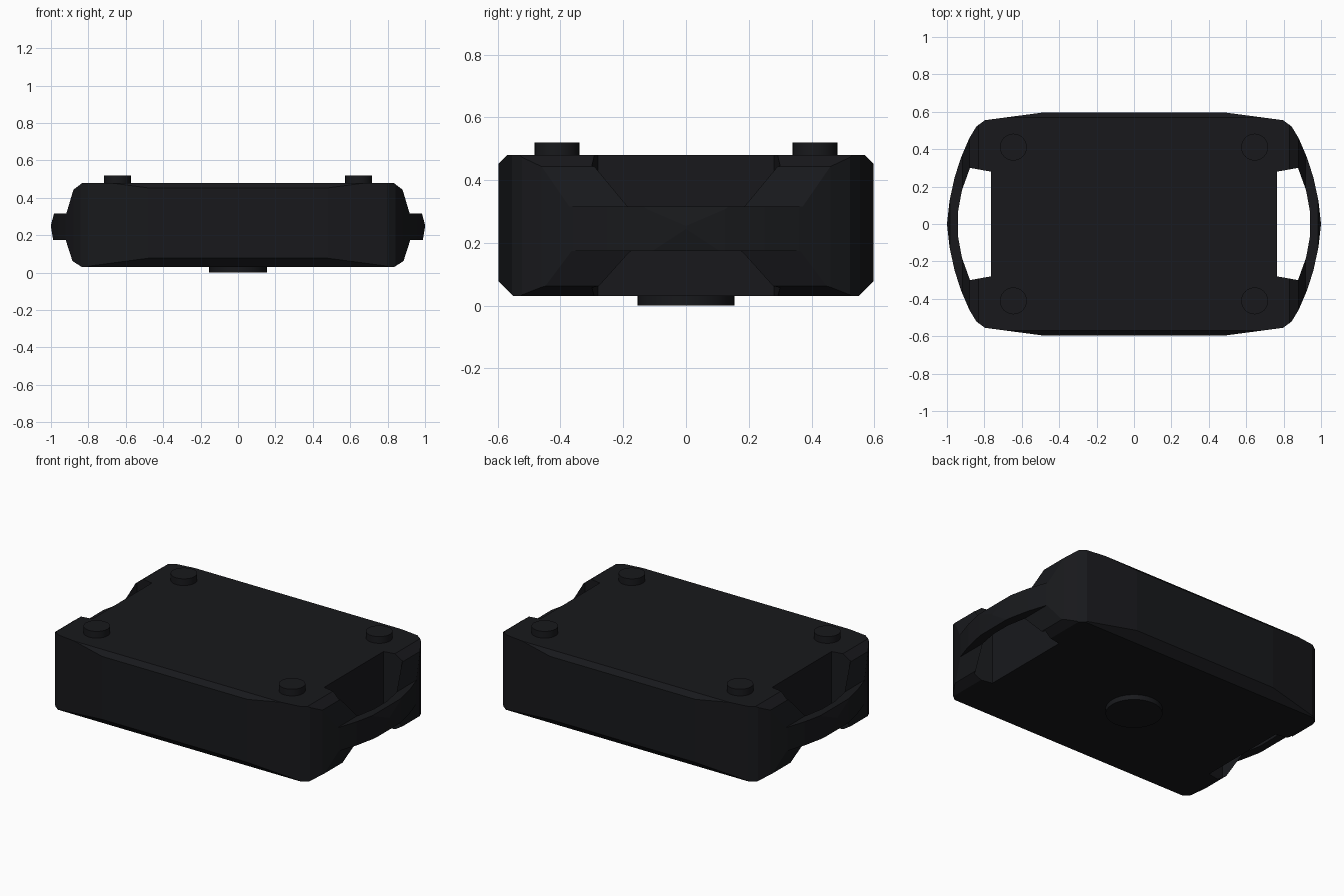
import bpy, bmesh
from mathutils import Vector

if "Cube" in bpy.data.objects:
    bpy.data.objects.remove(bpy.data.objects["Cube"])

black = bpy.data.materials.new("black_plastic")
black.diffuse_color = (0.009, 0.0095, 0.0115, 1)
black.use_nodes = True
black.node_tree.nodes["Principled BSDF"].inputs["Base Color"].default_value = black.diffuse_color


def prism(name, pts, axis, lo, hi):
    """Extrude a 2D outline along an axis ('x', 'y' or 'z')."""
    place = {"x": lambda a, b, d: (d, a, b),
             "y": lambda a, b, d: (a, d, b),
             "z": lambda a, b, d: (a, b, d)}[axis]
    bm = bmesh.new()
    face = bm.faces.new([bm.verts.new(place(a, b, lo)) for a, b in pts])
    out = bmesh.ops.extrude_face_region(bm, geom=[face])
    moved = [g for g in out["geom"] if isinstance(g, bmesh.types.BMVert)]
    bmesh.ops.translate(bm, verts=moved, vec=Vector(place(0, 0, hi - lo)))
    bmesh.ops.recalc_face_normals(bm, faces=bm.faces[:])
    mesh = bpy.data.meshes.new(name)
    bm.to_mesh(mesh)
    bm.free()
    ob = bpy.data.objects.new(name, mesh)
    bpy.context.collection.objects.link(ob)
    mesh.materials.append(black)
    return ob


def mirror_a(pts):
    """Close a right-hand half outline by mirroring its first coordinate."""
    return pts + [(-a, b) for a, b in reversed(pts)]


def combine(target, cutter, operation):
    mod = target.modifiers.new(operation, "BOOLEAN")
    mod.operation, mod.object, mod.solver = operation, cutter, "EXACT"
    bpy.context.view_layer.objects.active = target
    bpy.ops.object.modifier_apply(modifier=mod.name)
    bpy.data.objects.remove(cutter)


# Body: plan outline with bowed ends
quarter = [(0.48, 0.597), (0.797, 0.555), (0.842, 0.522), (0.88, 0.46),
           (0.923, 0.36), (0.959, 0.25), (0.986, 0.125)]
right = quarter + [(1.0, 0.0)] + [(x, -y) for x, y in reversed(quarter)]
body = prism("case_body", mirror_a(right), "z", -0.5, 1.0)

# Front profile: rounded ends stepping down to the handle bars
front = [(0.835, 0.03), (0.885, 0.062), (0.921, 0.174), (0.988, 0.174),
         (1.001, 0.25), (0.984, 0.315), (0.918, 0.315), (0.88, 0.443), (0.832, 0.48)]
combine(body, prism("front_profile", mirror_a(front), "y", -0.9, 0.9), "INTERSECT")

# Side profile: chamfers along the long edges
side = [(0.4, -0.12), (0.65, 0.13), (0.65, 0.40), (0.4, 0.65)]
combine(body, prism("side_profile", mirror_a(side), "x", -1.3, 1.3), "INTERSECT")

# Grip openings behind the handle bars
half = [(0.765, 0.28), (0.877, 0.30), (0.92, 0.18), (0.942, 0.06)]
for s in (-1, 1):
    opening = [(s * x, y) for x, y in half] + [(s * x, -y) for x, y in reversed(half)]
    combine(body, prism("grip_opening", opening, "z", -0.7, 1.2), "DIFFERENCE")


def disc(name, x, y, r, lo, hi, n):
    bpy.ops.mesh.primitive_cylinder_add(vertices=n, radius=r, depth=hi - lo,
                                        location=(x, y, (lo + hi) / 2))
    ob = bpy.context.object
    ob.name = name
    ob.data.materials.append(black)
    bpy.ops.object.shade_smooth_by_angle()


# Four round pads on top and one round boss underneath
for sx in (-1, 1):
    for sy in (-1, 1):
        disc("top_pad", sx * 0.645, sy * 0.411, 0.072, 0.46, 0.52, 24)
disc("bottom_boss", 0, 0, 0.154, 0.0, 0.05, 32)
